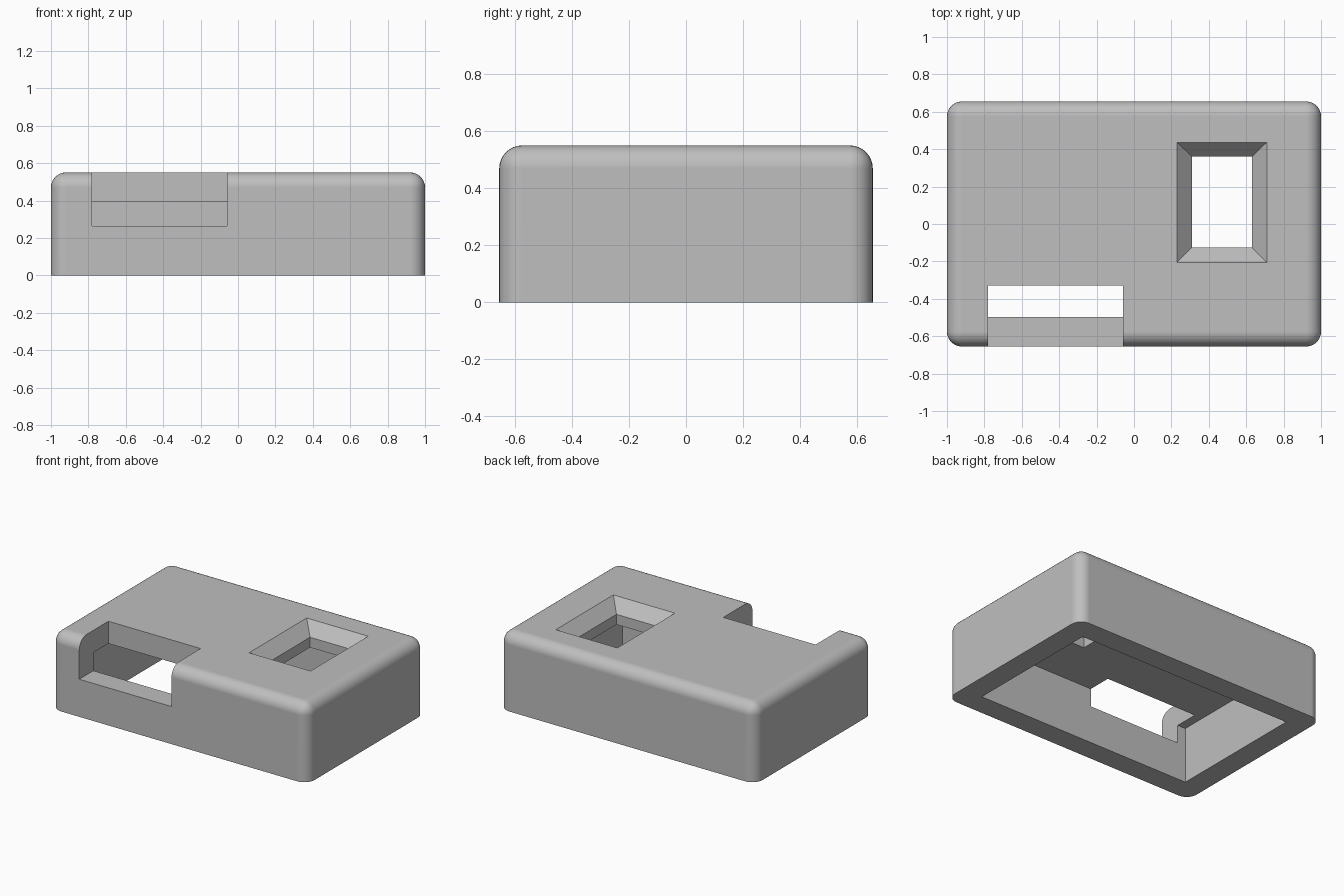
import bpy
import bmesh

if "Cube" in bpy.data.objects:
    bpy.data.objects.remove(bpy.data.objects["Cube"], do_unlink=True)

HALF_X, HALF_Y, HEIGHT = 1.0, 0.655, 0.55
WALL, FILLET = 0.157, 0.08
CEILING = HEIGHT - WALL

grey = bpy.data.materials.new("plain grey")
grey.use_nodes = True
colour = (0.52, 0.52, 0.52, 1)
grey.diffuse_color = colour
grey.node_tree.nodes["Principled BSDF"].inputs["Base Color"].default_value = colour


def make_object(name, bm):
    bmesh.ops.recalc_face_normals(bm, faces=bm.faces)
    mesh = bpy.data.meshes.new(name)
    bm.to_mesh(mesh)
    bm.free()
    mesh.materials.append(grey)
    obj = bpy.data.objects.new(name, mesh)
    bpy.context.collection.objects.link(obj)
    return obj


def stack(sections):
    """Closed solid through rectangles given as (z, x0, x1, y0, y1)."""
    bm = bmesh.new()
    rings = [[bm.verts.new(p) for p in
              ((x0, y0, z), (x1, y0, z), (x1, y1, z), (x0, y1, z))]
             for z, x0, x1, y0, y1 in sections]
    for low, high in zip(rings, rings[1:]):
        for i in range(4):
            j = (i + 1) % 4
            bm.faces.new((low[i], low[j], high[j], high[i]))
    bm.faces.new(rings[0][::-1])
    bm.faces.new(rings[-1])
    bmesh.ops.recalc_face_normals(bm, faces=bm.faces)
    return bm


# Outer shell, rounded everywhere except around the base
outer = (-HALF_X, HALF_X, -HALF_Y, HALF_Y)
bm = stack([(0, *outer), (HEIGHT, *outer)])
edges = [e for e in bm.edges if max(v.co.z for v in e.verts) > 0]
bmesh.ops.bevel(bm, geom=edges, offset=FILLET, offset_type='OFFSET',
                segments=8, profile=0.5, affect='EDGES')
case = make_object("rounded_case", bm)

# Hollow underside
ix, iy = HALF_X - WALL, HALF_Y - WALL
inner = (-ix, ix, -iy, iy)
cavity = make_object("cavity_cutter", stack([(-0.1, *inner), (CEILING, *inner)]))

# Notch through the front wall and top
slot = (-0.78, -0.06, -0.8, -0.33)
notch = make_object("notch_cutter", stack([(0.265, *slot), (0.7, *slot)]))

# Window with a sloping rim above a straight opening
hole = (0.31, 0.63, -0.125, 0.36)
rim = (0.23, 0.71, -0.205, 0.437)
window = make_object("window_cutter", stack(
    [(0.3, *hole), (HEIGHT - 0.085, *hole), (HEIGHT, *rim), (0.7, *rim)]))

for cutter in (cavity, notch, window):
    cutter.hide_render = True
    mod = case.modifiers.new(cutter.name, 'BOOLEAN')
    mod.operation = 'DIFFERENCE'
    mod.solver = 'EXACT'
    mod.object = cutter

# Bake the cuts and discard the cutters
graph = bpy.context.evaluated_depsgraph_get()
cut_mesh = bpy.data.meshes.new_from_object(case.evaluated_get(graph))
case.modifiers.clear()
case.data = cut_mesh
for cutter in (cavity, notch, window):
    bpy.data.objects.remove(cutter, do_unlink=True)

# Smooth fillets, crisp cut edges
bpy.ops.object.select_all(action='DESELECT')
case.select_set(True)
bpy.context.view_layer.objects.active = case
bpy.ops.object.shade_smooth_by_angle(angle=0.5)
weighted = case.modifiers.new("even_shading", 'WEIGHTED_NORMAL')
weighted.keep_sharp = True
